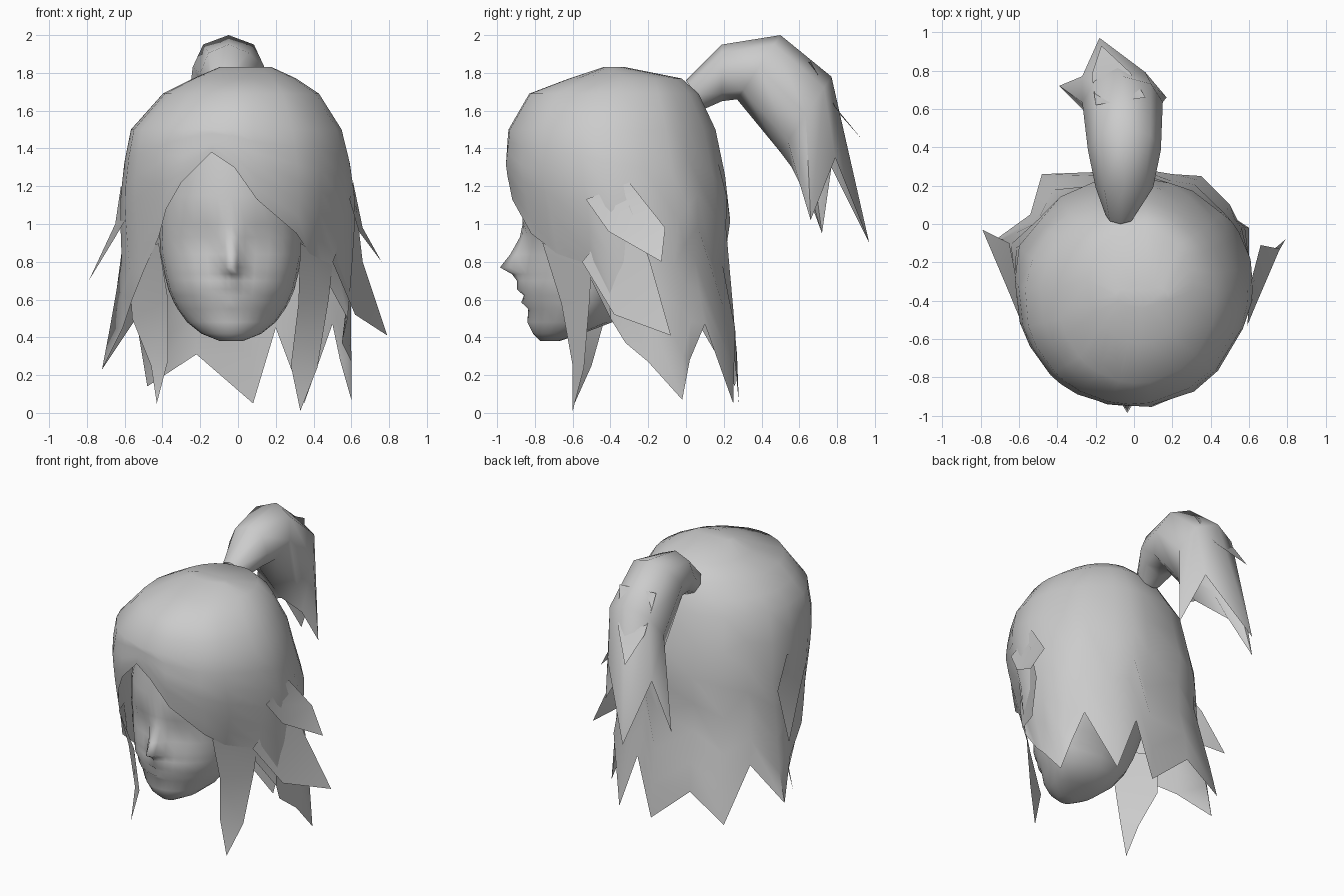
import bpy, bmesh, math
from mathutils import Vector

cube = bpy.data.objects.get("Cube")
if cube:
    bpy.data.objects.remove(cube)

grey = bpy.data.materials.new("plain grey")
grey.use_nodes = True
COLOR = (0.6, 0.6, 0.6, 1)
grey.diffuse_color = COLOR
grey.node_tree.nodes["Principled BSDF"].inputs["Base Color"].default_value = COLOR


def finish(name, bm, angle=60):
    bmesh.ops.remove_doubles(bm, verts=bm.verts, dist=0.0005)
    bmesh.ops.recalc_face_normals(bm, faces=bm.faces)
    me = bpy.data.meshes.new(name)
    bm.to_mesh(me)
    bm.free()
    me.materials.append(grey)
    ob = bpy.data.objects.new(name, me)
    bpy.context.collection.objects.link(ob)
    bpy.ops.object.select_all(action='DESELECT')
    ob.select_set(True)
    bpy.context.view_layer.objects.active = ob
    bpy.ops.object.shade_smooth_by_angle(angle=math.radians(angle))
    return ob


def loft(name, rows, closed=True, caps=(False, False), angle=60):
    """Skin a list of equally long point rows."""
    bm = bmesh.new()
    vs = [[bm.verts.new(p) for p in r] for r in rows]
    n = len(rows[0])
    for a, b in zip(vs, vs[1:]):
        for i in range(n if closed else n - 1):
            j = (i + 1) % n
            bm.faces.new((a[i], a[j], b[j], b[i]))
    for use, row in zip(caps, (vs[0], vs[-1])):
        if use:
            bm.faces.new(row)
    return finish(name, bm, angle)


# Hair cap: horizontal rings (z, x min, x max, y front, y back)
RINGS = [(1.83, -0.10, 0.18, -0.44, -0.32), (1.77, -0.24, 0.31, -0.62, -0.02),
         (1.69, -0.40, 0.43, -0.83, 0.07), (1.5, -0.57, 0.55, -0.94, 0.16),
         (1.3, -0.61, 0.60, -0.96, 0.20), (1.1, -0.63, 0.63, -0.91, 0.25),
         (0.77, -0.62, 0.62, -0.82, 0.20), (0.5, -0.62, 0.61, -0.75, 0.26),
         (0.0, -0.60, 0.60, -0.70, 0.28)]


def ring_point(z, t):
    for a, b in zip(RINGS, RINGS[1:]):
        if z >= b[0]:
            break
    f = (z - a[0]) / (b[0] - a[0])
    x0, x1, y0, y1 = (p + (q - p) * f for p, q in zip(a[1:], b[1:]))
    return Vector(((x0 + x1) / 2 + (x1 - x0) / 2 * math.cos(t),
                   (y0 + y1) / 2 + (y1 - y0) / 2 * math.sin(t), z))


# Lower hem of the cap, from the parting round the left side and the back
HEM = [(-0.14, -0.94, 1.38), (-0.02, -0.95, 1.3), (0.1, -0.92, 1.13), (0.31, -0.82, 0.95),
       (0.38, -0.68, 0.84), (0.47, -0.5, 0.7), (0.58, -0.4, 0.5), (0.55, -0.32, 0.37),
       (0.6, -0.2, 0.27), (0.6, -0.02, 0.07), (0.54, 0.02, 0.28), (0.5, 0.1, 0.47),
       (0.35, 0.25, 0.05), (0.2, 0.26, 0.45), (0.08, 0.28, 0.05), (-0.22, 0.27, 0.31),
       (-0.48, 0.26, 0.14), (-0.54, 0.05, 0.5), (-0.72, -0.08, 0.23), (-0.61, -0.3, 0.45),
       (-0.56, -0.5, 0.6), (-0.5, -0.6, 0.75), (-0.42, -0.74, 0.93), (-0.38, -0.8, 1.08),
       (-0.3, -0.87, 1.22)]
columns = []
for hem in HEM:
    t = math.atan2((hem[1] + 0.36) / 0.58, hem[0] / 0.62)
    col = [ring_point(z, t) for z in (1.83, 1.77, 1.69, 1.59, 1.5)]
    shift = Vector(hem) - ring_point(hem[2], t)
    for k in range(1, 7):
        s = k / 6
        col.append(ring_point(1.5 + (hem[2] - 1.5) * s, t) + shift * s ** 2)
    columns.append(col)
loft("hair_cap", list(zip(*columns)), caps=(True, False))

# Loose locks: two edges that run from the root to a shared tip
LOCKS = {
    "left_fringe_flick": ([(0.5, -0.55, 0.8), (0.62, -0.38, 0.52)],
                          [(0.625, -0.3, 1.1), (0.66, -0.19, 0.8)], (0.79, -0.08, 0.41)),
    "left_upper_flick": ([(0.59, -0.53, 1.13), (0.64, -0.41, 0.96)],
                         [(0.61, -0.3, 1.22), (0.66, -0.11, 0.98)], (0.76, -0.13, 0.8)),
    "right_upper_flick": ([(-0.58, -0.53, 1.05), (-0.65, -0.36, 0.93)],
                          [(-0.62, -0.25, 1.2), (-0.65, -0.1, 1.0)], (-0.79, -0.03, 0.7)),
    "left_front_lock": ([(0.33, -0.76, 0.9), (0.32, -0.66, 0.58), (0.28, -0.6, 0.25)],
                        [(0.5, -0.5, 0.78), (0.48, -0.51, 0.6), (0.42, -0.54, 0.24)],
                        (0.33, -0.6, 0.01)),
    "right_front_lock": ([(-0.42, -0.74, 0.9), (-0.37, -0.64, 0.6), (-0.37, -0.58, 0.28)],
                         [(-0.58, -0.45, 0.8), (-0.56, -0.43, 0.5), (-0.46, -0.5, 0.25)],
                         (-0.43, -0.59, 0.05)),
    "ponytail_upper_lock": ([(0.06, 0.66, 1.86), (-0.02, 0.79, 1.62)],
                            [(-0.2, 0.62, 1.85), (-0.22, 0.78, 1.62)], (-0.17, 0.93, 1.45)),
}
for name, (left, right, tip) in LOCKS.items():
    loft(name, [left + [tip], right + [tip]], closed=False)

# Ponytail: (top y, top z, bottom y, bottom z, centre x, half width)
tail = []
for ty, tz, by, bz, cx, w in [(0.0, 1.76, 0.1, 1.61, -0.07, 0.08),
                              (0.19, 1.95, 0.19, 1.65, -0.05, 0.15),
                              (0.5, 2.0, 0.27, 1.66, -0.05, 0.19),
                              (0.77, 1.78, 0.5, 1.38, -0.06, 0.21)]:
    row = []
    for i in range(8):
        a = i * math.pi / 4
        c = (1 + math.cos(a)) / 2
        row.append((cx + w * math.sin(a), by + (ty - by) * c, bz + (tz - bz) * c))
    tail.append(row)
tail.append([(-0.18, 0.97, 0.9), (0.06, 0.79, 1.35), (0.17, 0.66, 1.02), (0.08, 0.6, 1.22),
             (-0.05, 0.56, 1.3), (-0.25, 0.65, 1.2), (-0.39, 0.72, 0.95), (-0.27, 0.77, 1.3)])
loft("ponytail", tail)

# Face: (z, front y, nose depth, half width, widest y, back y)
FACE = [(1.4, -0.82, 0, 0.36, -0.45, -0.1), (1.15, -0.87, 0, 0.38, -0.48, -0.1),
        (1.0, -0.865, 0, 0.38, -0.5, -0.1), (0.93, -0.85, 0.03, 0.38, -0.5, -0.12),
        (0.84, -0.85, 0.08, 0.375, -0.5, -0.15), (0.77, -0.86, 0.125, 0.36, -0.5, -0.2),
        (0.735, -0.862, 0.06, 0.355, -0.5, -0.23), (0.7, -0.865, 0.03, 0.345, -0.5, -0.26),
        (0.655, -0.875, 0.02, 0.335, -0.5, -0.3), (0.62, -0.858, 0, 0.32, -0.5, -0.33),
        (0.585, -0.862, 0.01, 0.305, -0.5, -0.35), (0.55, -0.835, 0, 0.285, -0.52, -0.37),
        (0.48, -0.84, 0, 0.235, -0.55, -0.39), (0.42, -0.81, 0, 0.16, -0.65, -0.55),
        (0.38, -0.77, 0, 0.06, -0.72, -0.67)]
half = [0, 5, 11, 20, 32, 46, 60, 75, 90]
angles = [-a for a in half[:0:-1]] + half + [115, 145, 180, 215, 245]
rows = []
for z, yf, nose, w, ym, yb in FACE:
    row = []
    for a in angles:
        s, c = math.sin(math.radians(a)), math.cos(math.radians(a))
        y = ym + c * ((ym - yf) * -1 if c > 0 else (ym - yb))
        y -= nose * {0: 1, 5: 0.6, 11: 0.12}.get(abs(a), 0)
        # shallow eye sockets
        if c > 0:
            y += 0.025 * math.exp(-((abs(s) - 0.4) / 0.2) ** 2 - ((z - 0.91) / 0.06) ** 2)
        row.append((-0.035 + w * s, y, z))
    rows.append(row)
loft("face", rows, caps=(True, True), angle=75)
